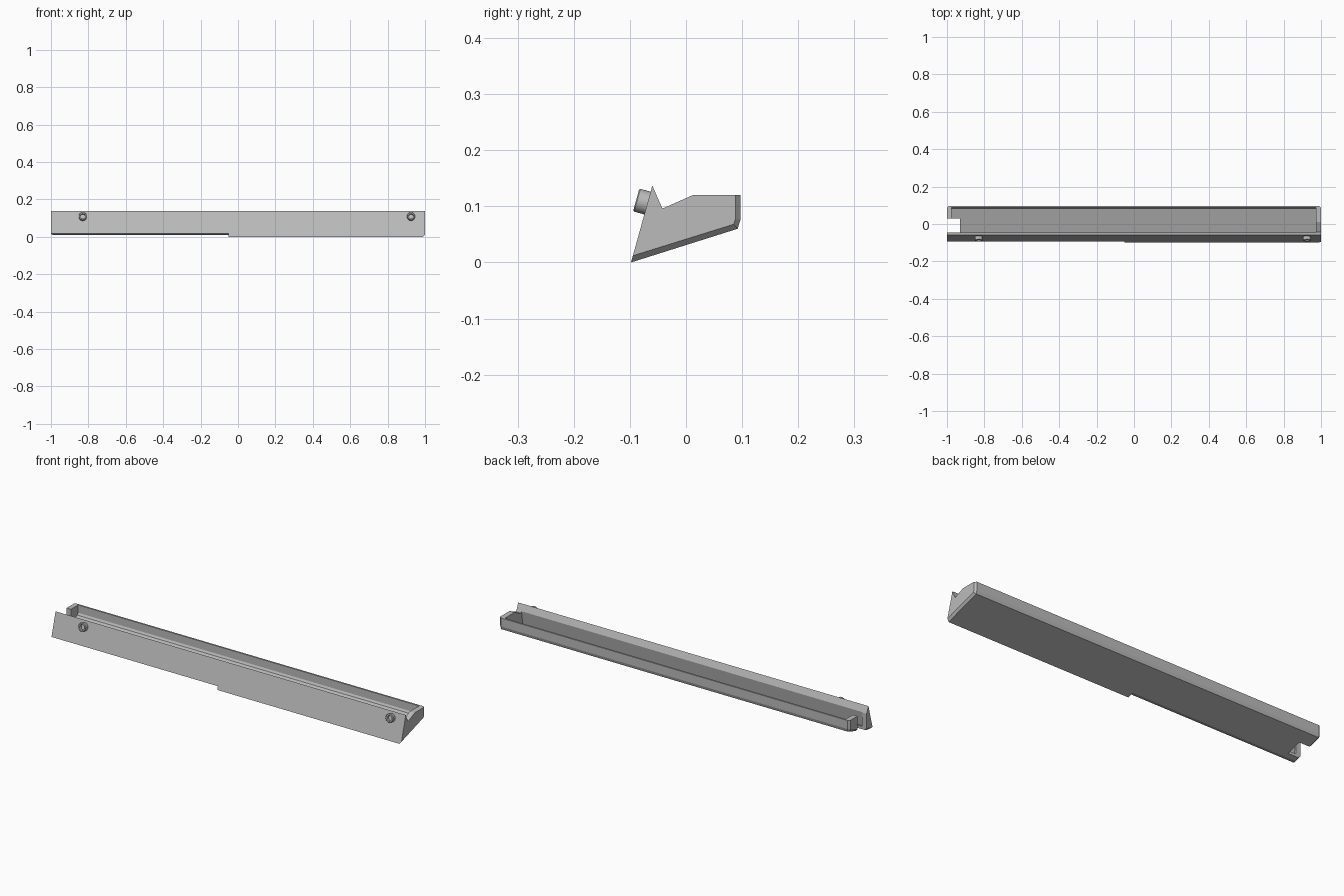
import bpy, bmesh, math
from mathutils import Vector, Matrix

if "Cube" in bpy.data.objects:
    bpy.data.objects.remove(bpy.data.objects["Cube"])

grey = bpy.data.materials.new("plain_grey")
grey.diffuse_color = (0.5, 0.5, 0.5, 1)
grey.use_nodes = True
grey.node_tree.nodes["Principled BSDF"].inputs["Base Color"].default_value = grey.diffuse_color


def loft(name, sections):
    """Solid through (x, [(y, z), ...]) sections of equal point count."""
    bm = bmesh.new()
    rings = [[bm.verts.new((x, y, z)) for y, z in pts] for x, pts in sections]
    n = len(rings[0])
    for a, b in zip(rings, rings[1:]):
        for i in range(n):
            j = (i + 1) % n
            bm.faces.new((a[i], a[j], b[j], b[i]))
    bm.faces.new(rings[0][::-1])
    bm.faces.new(rings[-1])
    bmesh.ops.recalc_face_normals(bm, faces=bm.faces)
    me = bpy.data.meshes.new(name)
    bm.to_mesh(me)
    bm.free()
    me.materials.append(grey)
    ob = bpy.data.objects.new(name, me)
    bpy.context.collection.objects.link(ob)
    return ob


def cut(target, x0, x1, pts):
    """Remove a prism along x from the target."""
    cutter = loft("cutter", [(x0, pts), (x1, pts)])
    cutter.hide_render = True
    mod = target.modifiers.new("cut", "BOOLEAN")
    mod.operation, mod.solver, mod.object = "DIFFERENCE", "EXACT", cutter
    bpy.context.view_layer.objects.active = target
    bpy.ops.object.modifier_apply(modifier=mod.name)
    bpy.data.objects.remove(cutter)


# Tray body: slanted front wall, V groove, back block; bevelled ends
full = [(-0.098, 0.0), (0.092, 0.06), (0.097, 0.076), (0.097, 0.12),
        (0.012, 0.12), (-0.042, 0.096), (-0.06, 0.137)]
end = [(-0.0947, 0.012), (0.085, 0.068), (0.088, 0.077), (0.088, 0.12)] + full[4:]
tray = loft("tray_body", [(-1, end), (-0.99, full), (0.99, full), (1, end)])

# Hollow channel
cut(tray, -0.975, 0.972, [(-0.045, 0.11), (-0.058, 0.0275), (0.082, 0.07),
                          (0.088, 0.08), (0.088, 0.14), (-0.02, 0.14)])
# Open notch at the left end
cut(tray, -1.1, -0.93, [(-0.045, -0.1), (0.03, -0.1), (0.03, 0.3), (-0.045, 0.3)])
# Trimmed lower front edge on the left half
cut(tray, -1.1, -0.05, [(-0.11, 0.0227), (-0.0925, 0.0175), (-0.068, 0.0101),
                        (-0.05, 0.0047), (-0.05, -0.02), (-0.11, -0.02)])


# Hollow studs standing square to the front wall
def stud(name, x):
    axis = Vector((0, -0.137, 0.038)).normalized()
    bm = bmesh.new()
    rows = [(0.021, -0.004), (0.021, 0.018), (0.019, 0.02), (0.013, 0.02), (0.013, 0.004)]
    n = 32
    rings = [[bm.verts.new((r * math.cos(2 * math.pi * i / n),
                            r * math.sin(2 * math.pi * i / n), h))
              for i in range(n)] for r, h in rows]
    for a, b in zip(rings, rings[1:]):
        for i in range(n):
            j = (i + 1) % n
            bm.faces.new((a[i], a[j], b[j], b[i]))
    bm.faces.new(rings[0][::-1])
    bm.faces.new(rings[-1])
    rot = Vector((0, 0, 1)).rotation_difference(axis).to_matrix().to_4x4()
    bm.transform(Matrix.Translation((x, -0.0695, 0.106)) @ rot)
    bmesh.ops.recalc_face_normals(bm, faces=bm.faces)
    me = bpy.data.meshes.new(name)
    bm.to_mesh(me)
    bm.free()
    me.materials.append(grey)
    ob = bpy.data.objects.new(name, me)
    bpy.context.collection.objects.link(ob)
    bpy.ops.object.select_all(action="DESELECT")
    ob.select_set(True)
    bpy.context.view_layer.objects.active = ob
    bpy.ops.object.shade_smooth_by_angle(angle=math.radians(30))


stud("left_stud", -0.83)
stud("right_stud", 0.925)
